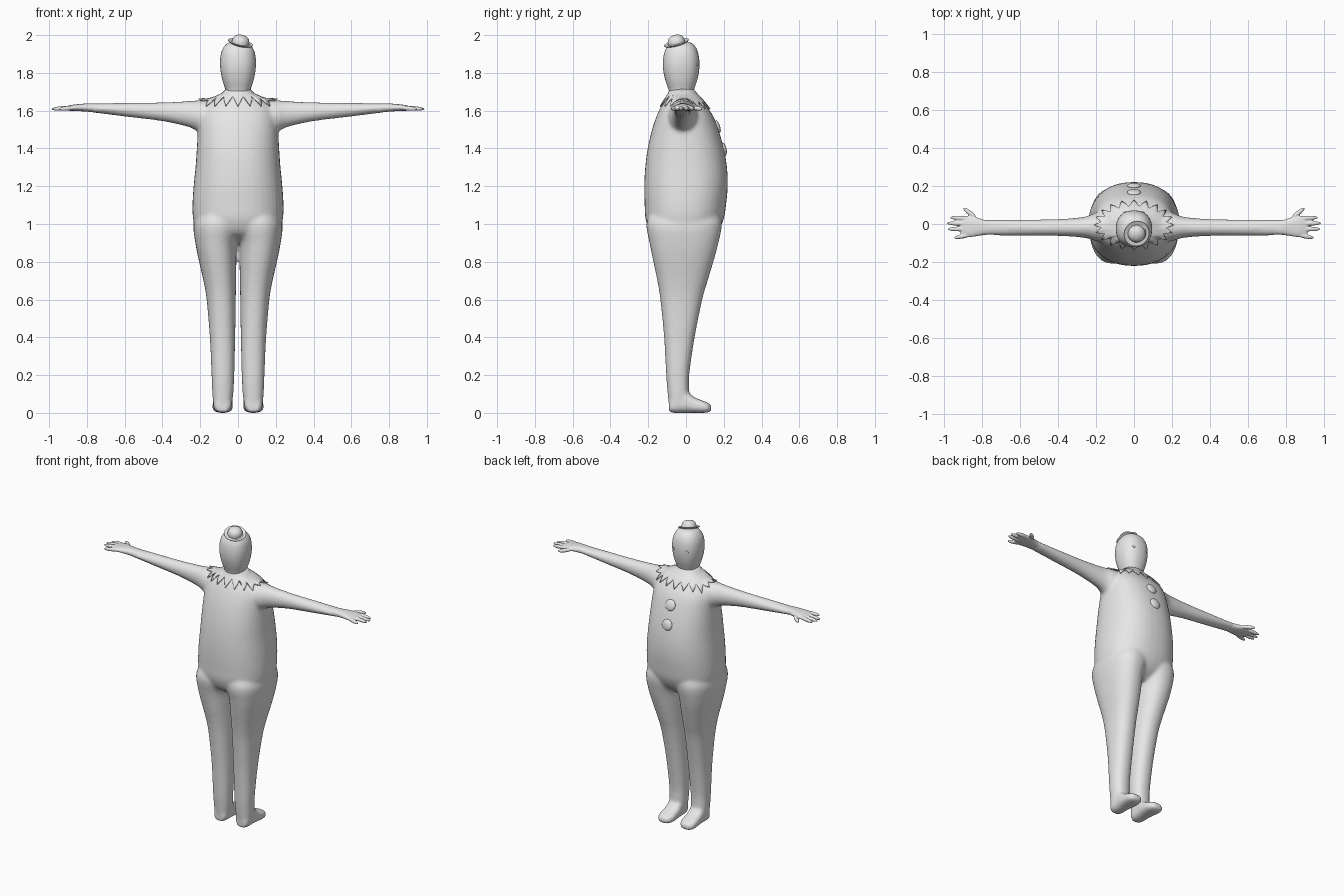
import bpy, bmesh, math
from mathutils import Matrix, Vector
from mathutils.bvhtree import BVHTree

cube = bpy.data.objects.get("Cube")
if cube:
    bpy.data.objects.remove(cube)

grey = bpy.data.materials.new("plain grey")
grey.use_nodes = True
grey.diffuse_color = (0.8, 0.8, 0.8, 1)
grey.node_tree.nodes["Principled BSDF"].inputs["Base Color"].default_value = (0.8, 0.8, 0.8, 1)

MIRROR = Matrix.Diagonal((-1, 1, 1, 1))
AXES = {"x": lambda t, a, b: (t, a, b),
        "y": lambda t, a, b: (a, t, b),
        "z": lambda t, a, b: (a, b, t)}


def smooth_stations(rows, steps=4):
    """Refine cross-section rows with a Catmull-Rom curve."""
    out = []
    last = len(rows) - 1
    for i in range(last):
        quad = (rows[max(i - 1, 0)], rows[i], rows[i + 1], rows[min(i + 2, last)])
        for s in range(steps):
            u = s / steps
            out.append([0.5 * (2 * q + (r - p) * u + (2 * p - 5 * q + 4 * r - w) * u * u
                               + (3 * q - p - 3 * r + w) * u ** 3)
                        for p, q, r, w in zip(*quad)])
    return out + [rows[-1]]


def loft(bm, axis, rows, power=2, matrix=Matrix(), segs=40):
    """Skin rounded sections; each row is position, low/high, low/high."""
    rings = []
    for t, a0, a1, b0, b1 in rows:
        ring = []
        for i in range(segs):
            ang = math.tau * i / segs
            c, s = math.cos(ang), math.sin(ang)
            a = (a0 + a1) / 2 + (a1 - a0) / 2 * math.copysign(abs(c) ** (2 / power), c)
            b = (b0 + b1) / 2 + (b1 - b0) / 2 * math.copysign(abs(s) ** (2 / power), s)
            ring.append(bm.verts.new(matrix @ Vector(AXES[axis](t, a, b))))
        rings.append(ring)
    faces = [bm.faces.new((p[i], p[(i + 1) % segs], q[(i + 1) % segs], q[i]))
             for p, q in zip(rings, rings[1:]) for i in range(segs)]
    faces += [bm.faces.new(rings[0]), bm.faces.new(rings[-1])]
    bmesh.ops.recalc_face_normals(bm, faces=faces)


def finish(name, bm, voxel=None, relax=0, sharp=False):
    """Turn a bmesh into an object, optionally fused into one skin."""
    mesh = bpy.data.meshes.new(name)
    bm.to_mesh(mesh)
    bm.free()
    obj = bpy.data.objects.new(name, mesh)
    bpy.context.collection.objects.link(obj)
    if voxel:
        remesh = obj.modifiers.new("fuse", "REMESH")
        remesh.mode = "VOXEL"
        remesh.voxel_size = voxel
        soften = obj.modifiers.new("soften", "SMOOTH")
        soften.factor = 0.5
        soften.iterations = relax
        graph = bpy.context.evaluated_depsgraph_get()
        skin = bpy.data.meshes.new_from_object(obj.evaluated_get(graph))
        obj.modifiers.clear()
        obj.data = skin
    obj.data.materials.clear()
    obj.data.materials.append(grey)
    obj.data.polygons.foreach_set("use_smooth", [not sharp] * len(obj.data.polygons))
    return obj


def surface(obj):
    bm = bmesh.new()
    bm.from_mesh(obj.data)
    tree = BVHTree.FromBMesh(bm)
    bm.free()
    return tree


def stud(name, tree, x, z, radius, depth):
    """Flattened bead seated on the side of a surface facing +y."""
    point, normal, _, _ = tree.ray_cast(Vector((x, 1, z)), Vector((0, -1, 0)))
    place = (Matrix.Translation(point) @ normal.to_track_quat("Z", "Y").to_matrix().to_4x4()
             @ Matrix.Diagonal((radius, radius, depth, 1)))
    bm = bmesh.new()
    bmesh.ops.create_uvsphere(bm, u_segments=24, v_segments=12, radius=1, matrix=place)
    finish(name, bm)


# Torso, legs, feet and arms fused into one suit
torso = [(.9, -.15, .15, -.1, .1), (.95, -.215, .215, -.18, .16), (1.02, -.237, .237, -.213, .198),
         (1.1, -.241, .241, -.219, .212), (1.2, -.235, .235, -.221, .221),
         (1.3, -.225, .225, -.216, .217), (1.4, -.218, .218, -.203, .2),
         (1.5, -.212, .212, -.18, .172), (1.57, -.205, .205, -.156, .145),
         (1.62, -.185, .185, -.133, .112), (1.66, -.135, .135, -.108, .08),
         (1.69, -.075, .075, -.09, .05), (1.72, -.06, .06, -.08, .035)]
leg = [(.015, .038, .128, -.088, 0), (.1, .025, .136, -.097, .016), (.2, .02, .14, -.105, .017),
       (.4, .015, .149, -.116, .046), (.6, .012, .166, -.136, .086),
       (.7, .01, .183, -.152, .115), (.8, .008, .206, -.173, .145),
       (.9, .005, .226, -.193, .172), (1, -.02, .235, -.21, .19), (1.08, -.02, .2, -.18, .17)]
foot = [(-.09, .05, .115, .005, .06), (-.07, .035, .128, 0, .1), (0, .03, .132, 0, .115),
        (.04, .028, .134, 0, .085), (.09, .028, .136, 0, .064),
        (.12, .04, .126, .002, .052), (.135, .06, .105, .012, .038)]
arm = [(.08, -.1, .08, 1.46, 1.655), (.2, -.09, .06, 1.485, 1.655), (.26, -.073, .038, 1.513, 1.651),
       (.4, -.063, .026, 1.544, 1.644), (.6, -.061, .023, 1.569, 1.641),
       (.79, -.06, .022, 1.593, 1.638)]
bm = bmesh.new()
loft(bm, "z", smooth_stations(torso), 2.3)
for side in (Matrix(), MIRROR):
    loft(bm, "z", smooth_stations(leg), 2.3, side)
    loft(bm, "y", smooth_stations(foot), 2.6, side)
    loft(bm, "x", smooth_stations(arm), 2, side)
body = finish("body_suit", bm, 0.01, 8)
body_tree = surface(body)

# Hands: palm with four fingers and a thumb
palm = [(.75, -.055, .017, 1.592, 1.637), (.79, -.058, .022, 1.594, 1.638),
        (.83, -.064, .034, 1.597, 1.636), (.87, -.07, .042, 1.599, 1.632),
        (.9, -.067, .038, 1.6, 1.626), (.915, -.055, .028, 1.604, 1.62)]
fingers = [((.83, .028), (.9, .086)), ((.86, .028), (.972, .034)), ((.86, .002), (.988, .004)),
           ((.86, -.026), (.985, -.027)), ((.85, -.053), (.95, -.074))]
for name, side in (("left_hand", Matrix()), ("right_hand", MIRROR)):
    bm = bmesh.new()
    loft(bm, "x", smooth_stations(palm), 2.3, side)
    for root, tip in fingers:
        a, b = Vector((*root, 1.617)), Vector((*tip, 1.608))
        turn = (b - a).to_track_quat("X", "Z").to_matrix().to_4x4()
        shape = Matrix.Diagonal(((b - a).length / 2, .0125, .0125, 1))
        bmesh.ops.create_uvsphere(bm, u_segments=16, v_segments=12, radius=1,
                                  matrix=side @ Matrix.Translation((a + b) / 2) @ turn @ shape)
    bmesh.ops.recalc_face_normals(bm, faces=bm.faces)
    finish(name, bm, 0.004, 3)

# Egg-shaped head
head_rows = [(1.685, -.064, .064, -.088, .04), (1.71, -.066, .066, -.092, .042),
             (1.76, -.082, .082, -.109, .059), (1.81, -.092, .092, -.12, .069),
             (1.86, -.095, .095, -.122, .071), (1.91, -.088, .088, -.114, .063),
             (1.945, -.069, .069, -.095, .045), (1.962, -.045, .045, -.07, .02),
             (1.968, -.01, .01, -.035, -.015)]
bm = bmesh.new()
loft(bm, "z", smooth_stations(head_rows), 2.3)
head = finish("head", bm)
head_tree = surface(head)
for name, x in (("left_eye", .05), ("right_eye", -.05)):
    stud(name, head_tree, x, 1.845, .009, .005)

# Buttons down the chest
for name, z in (("upper_button", 1.515), ("lower_button", 1.395)):
    stud(name, body_tree, 0, z, .036, .014)

# Small tilted bowler hat
profile = [(.03, -.006), (.05, -.004), (.066, .003), (.068, .007), (.06, .006), (.046, .004),
           (.045, .018), (.039, .033), (.026, .043), (.012, .047), (.002, .048)]
tilt = (Matrix.Translation((.012, -.049, 1.954)) @ Matrix.Rotation(math.radians(13), 4, "Y")
        @ Matrix.Rotation(math.radians(15), 4, "X"))
bm = bmesh.new()
loft(bm, "z", [(z, -r, r, -r, r) for r, z in profile], 2, tilt)
hat = finish("hat", bm)

# Zigzag ruff draped over the shoulders
SPIKES, ROWS = 20, 6
count = SPIKES * 4
bm = bmesh.new()
rings = []
for k in range(ROWS + 1):
    f = k / ROWS
    ring = []
    for i in range(count):
        ang = math.tau * i / count + math.pi / 2
        point_out = abs(i % 4 - 2) / 2
        rx = .06 + (.113 + .037 * point_out) * f
        ry = .056 + (.042 + .034 * point_out) * f
        x, y = rx * math.cos(ang), ry * math.sin(ang) - .025 + .02 * f
        hit = body_tree.ray_cast(Vector((x, y, 1.9)), Vector((0, 0, -1)))[0]
        z = max(hit.z, 1.575) if hit else 1.58
        ring.append(bm.verts.new((x, y, z + .005 + .004 * f)))
    rings.append(ring)
for p, q in zip(rings, rings[1:]):
    for i in range(count):
        j = (i + 1) % count
        bm.faces.new((p[i], q[i], q[j], p[j]))
ruff = finish("ruff_collar", bm)
thick = ruff.modifiers.new("cloth", "SOLIDIFY")
thick.thickness = 0.006
thick.offset = 0

# Keep the hat and ruff edges crisp
bpy.ops.object.select_all(action="DESELECT")
for obj in (hat, ruff):
    obj.select_set(True)
bpy.context.view_layer.objects.active = hat
bpy.ops.object.shade_smooth_by_angle(angle=math.radians(40))
